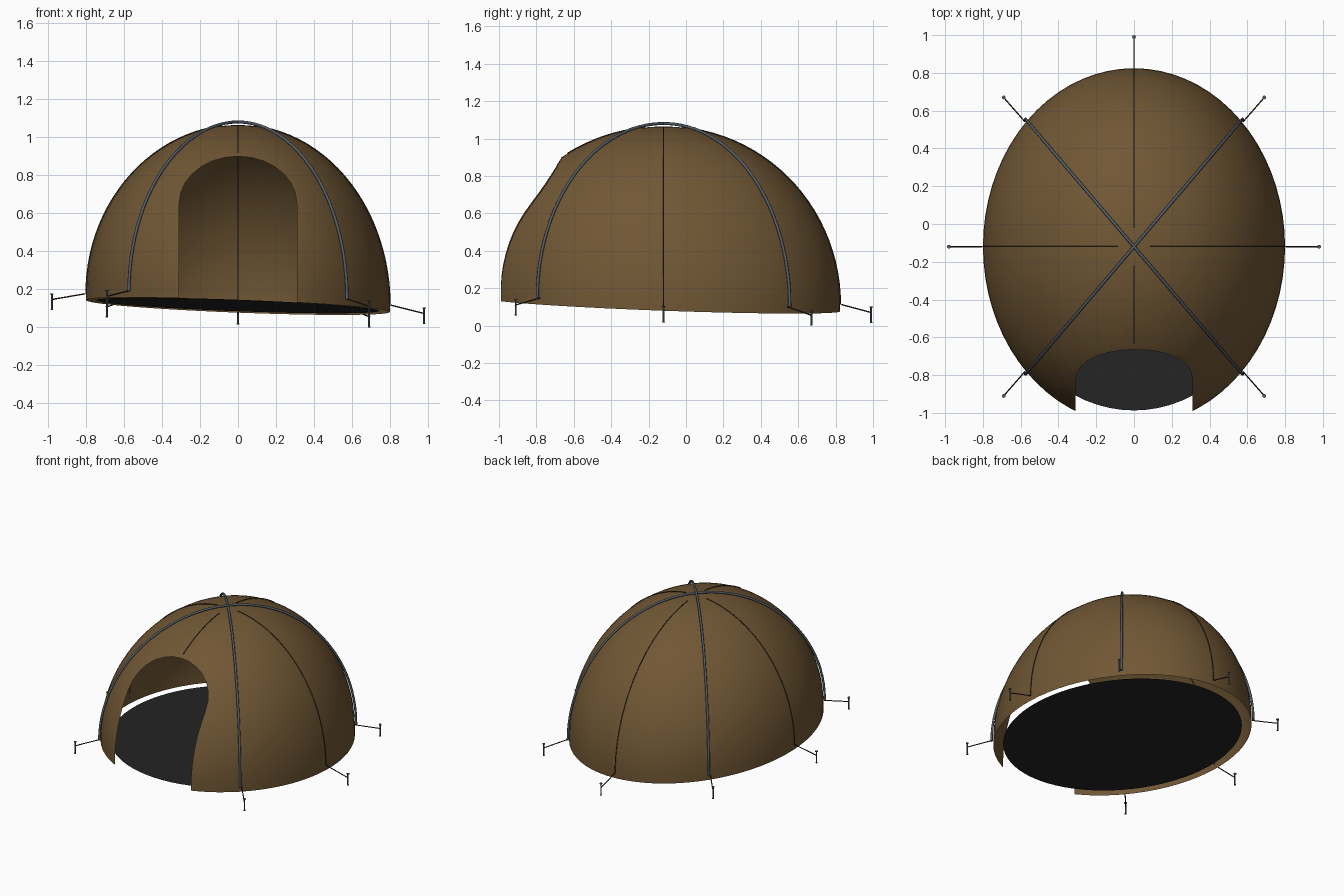
import bpy, bmesh, math
from mathutils import Vector

if "Cube" in bpy.data.objects:
    bpy.data.objects.remove(bpy.data.objects["Cube"])

CY, RX, RY, TOP = -0.12, 0.80, 0.945, 1.065   # dome centre, radii, apex height


def material(name, rgb):
    m = bpy.data.materials.new(name)
    m.diffuse_color = (*rgb, 1)
    m.use_nodes = True
    m.node_tree.nodes["Principled BSDF"].inputs["Base Color"].default_value = m.diffuse_color
    return m


canvas = material("brown canvas", (0.165, 0.096, 0.035))
sheet = material("dark groundsheet", (0.018, 0.018, 0.019))
steel = material("slate metal", (0.085, 0.11, 0.135))
cord = material("dark cord", (0.025, 0.019, 0.012))


def ground(x, y):
    """Gently sloping ground under the tent."""
    return 0.115 - 0.0375 * x - 0.035 * (y + 0.085)


def dome_point(a, phi, s=1.0, top=TOP):
    x = RX * s * math.cos(a) * math.cos(phi)
    y = CY + RY * s * math.sin(a) * math.cos(phi)
    ux, uy = RX * math.cos(a), CY + RY * math.sin(a)
    g = ground(ux * math.cos(phi), CY + (uy - CY) * math.cos(phi)) + 0.03
    return Vector((x, y, g + (top - g) * math.sin(phi)))


def finish(bm, name, mat, smooth=True):
    me = bpy.data.meshes.new(name)
    bm.to_mesh(me)
    bm.free()
    me.materials.append(mat)
    for p in me.polygons:
        p.use_smooth = smooth
    ob = bpy.data.objects.new(name, me)
    bpy.context.collection.objects.link(ob)
    return ob


def tube(name, pts, r, mat):
    cu = bpy.data.curves.new(name, 'CURVE')
    cu.dimensions = '3D'
    cu.bevel_depth = r
    cu.bevel_resolution = 2
    cu.use_fill_caps = True
    sp = cu.splines.new('POLY')
    sp.points.add(len(pts) - 1)
    for p, q in zip(sp.points, pts):
        p.co = (*q, 1)
    cu.materials.append(mat)
    ob = bpy.data.objects.new(name, cu)
    bpy.context.collection.objects.link(ob)
    return ob


# Canvas dome
bm = bmesh.new()
N, R = 72, 24
rings = []
for j in range(R):
    phi = math.radians(-2.2 + 92.2 * j / R)
    rings.append([bm.verts.new(dome_point(2 * math.pi * i / N, phi)) for i in range(N)])
apex = bm.verts.new((0, CY, TOP))
for j in range(R - 1):
    for i in range(N):
        k = (i + 1) % N
        bm.faces.new((rings[j][i], rings[j][k], rings[j + 1][k], rings[j + 1][i]))
for i in range(N):
    bm.faces.new((rings[-1][i], rings[-1][(i + 1) % N], apex))

# Arched doorway: slice the front along the arch, then remove the inside
W, SPRING, RISE = 0.31, 0.65, 0.25
arch = [Vector((W, 0, 0))]
arch += [Vector((W * math.cos(math.pi * i / 14), 0, SPRING + RISE * math.sin(math.pi * i / 14)))
         for i in range(15)]
arch.append(Vector((-W, 0, 0)))
planes = []
for p, q in zip(arch, arch[1:]):
    d = (q - p).normalized()
    planes.append((p, Vector((d.z, 0, -d.x))))       # outward normal in xz
for p, n in planes:
    faces = [f for f in bm.faces if f.calc_center_median().y < -0.5
             and abs(f.calc_center_median().x) < 0.42 and f.calc_center_median().z < 0.98]
    geom = set(faces)
    for f in faces:
        geom.update(f.edges)
        geom.update(f.verts)
    bmesh.ops.bisect_plane(bm, geom=list(geom), dist=1e-5, plane_co=p, plane_no=n)
inside = [f for f in bm.faces if f.calc_center_median().y < -0.5
          and all((f.calc_center_median() - p).dot(n) < 0 for p, n in planes)]
bmesh.ops.delete(bm, geom=inside, context='FACES')
finish(bm, "canvas_dome", canvas)

# Groundsheet
bm = bmesh.new()
disc = []
for i in range(72):
    a = 2 * math.pi * i / 72
    x, y = 0.745 * math.cos(a), CY + 0.867 * math.sin(a)
    disc.append(bm.verts.new((x, y, ground(x, y) - 0.002)))
bm.faces.new(disc)
finish(bm, "groundsheet", sheet, False)

# Two crossing poles
corner = math.atan2(0.67 / RY, 0.57 / RX)
for k, a in enumerate((corner, math.pi - corner)):
    pts = []
    for i in range(49):
        t = math.pi * i / 48
        b, phi = (a, t) if t <= math.pi / 2 else (a + math.pi, math.pi - t)
        pts.append(dome_point(b, phi, 1.013, 1.081))
    tube("tent_pole_%d" % (k + 1), pts, 0.008, steel)

# Panel seams between the poles
for k, (lo, hi) in enumerate(((0, 84), (0, 84), (0, 84), (57, 84))):
    a = math.pi / 2 * k
    pts = [dome_point(a, math.radians(lo + (hi - lo) * i / 24), 1.001, TOP + 0.001) for i in range(25)]
    tube("panel_seam_%d" % (k + 1), pts, 0.003, cord)

# Pegs and guy lines
pegs = [(0.98, CY), (-0.98, CY), (0, 0.99)]
pegs += [(sx * 0.69, y) for sx in (1, -1) for y in (0.67, -0.91)]
for k, (x, y) in enumerate(pegs):
    g = ground(x, y)
    a = math.atan2((y - CY) / RY, x / RX)
    tube("guy_line_%d" % (k + 1), [dome_point(a, 0, 1.005), (x, y, g - 0.007)], 0.0035, cord)
    bm = bmesh.new()
    for r, z0, z1 in ((0.005, -0.063, 0.025), (0.01, 0.02, 0.025), (0.007, -0.063, -0.059)):
        made = bmesh.ops.create_cone(bm, cap_ends=True, segments=10, radius1=r, radius2=r, depth=z1 - z0)
        bmesh.ops.translate(bm, verts=made["verts"], vec=(x, y, g + (z0 + z1) / 2))
    finish(bm, "tent_peg_%d" % (k + 1), steel, False)
